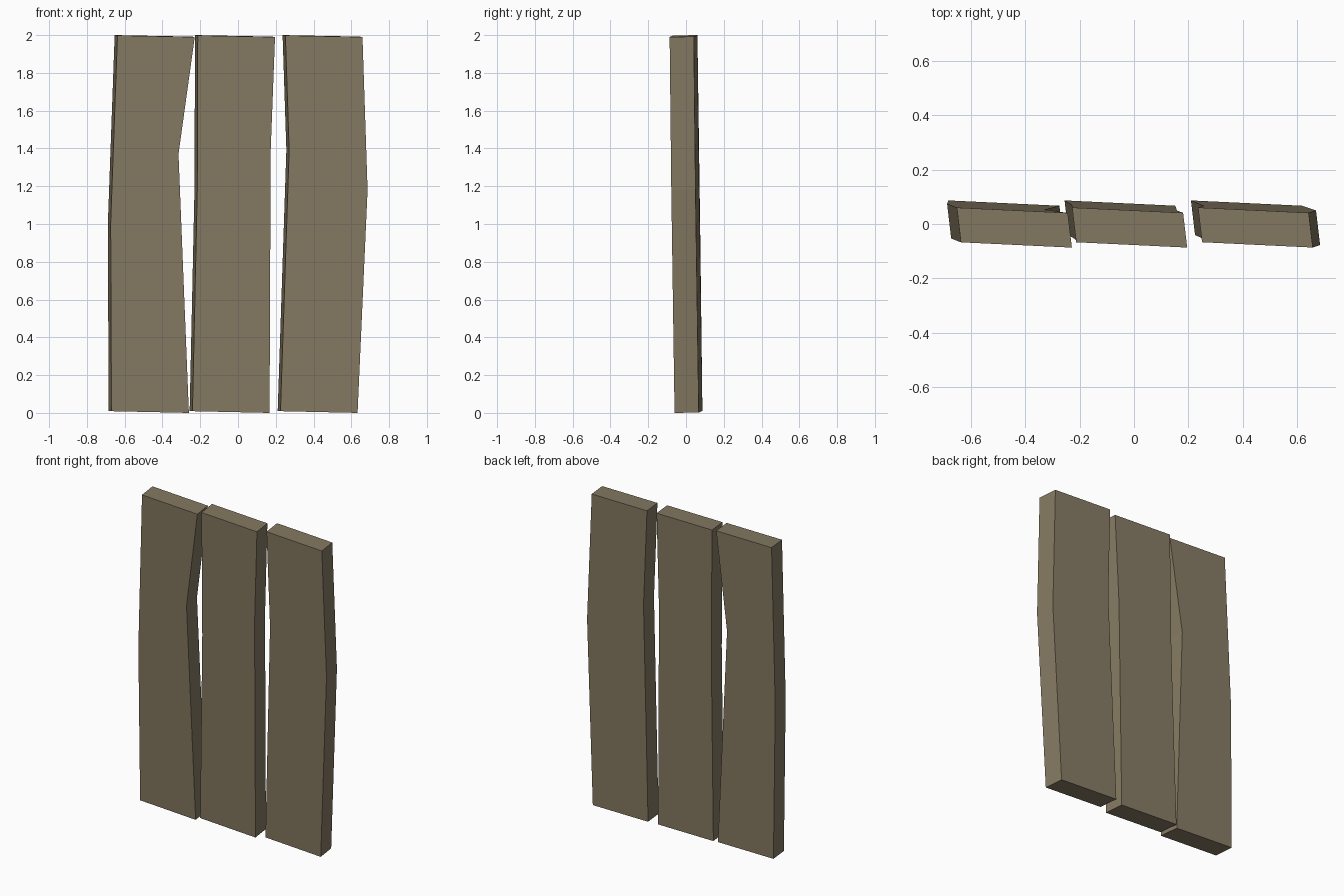
import bpy, bmesh
from mathutils import Vector

if "Cube" in bpy.data.objects:
    bpy.data.objects.remove(bpy.data.objects["Cube"])

wood = bpy.data.materials.new("weathered_wood")
wood.diffuse_color = (0.23, 0.19, 0.12, 1)
wood.use_nodes = True
wood.node_tree.nodes["Principled BSDF"].inputs["Base Color"].default_value = wood.diffuse_color

# offset from the front face to the back face (planks are slightly twisted)
DEPTH = Vector((-0.015, 0.128, 0.002))


def plank(name, left, right):
    """Front outline from left and right edges (bottom to top), tilted and extruded."""
    x0 = left[0][0]
    bm = bmesh.new()
    outline = left + right[::-1]
    verts = [bm.verts.new((x, -0.041 - 0.0125 * z - 0.048 * (x - x0), z))
             for x, z in outline]
    front = bm.faces.new(verts)
    # extrude a copy backwards, keeping the front face
    ext = bmesh.ops.extrude_face_region(bm, geom=[front], use_keep_orig=True)
    moved = [g for g in ext["geom"] if isinstance(g, bmesh.types.BMVert)]
    bmesh.ops.translate(bm, verts=moved, vec=DEPTH)
    bmesh.ops.recalc_face_normals(bm, faces=bm.faces)
    mesh = bpy.data.meshes.new(name)
    bm.to_mesh(mesh)
    bm.free()
    mesh.materials.append(wood)
    obj = bpy.data.objects.new(name, mesh)
    bpy.context.collection.objects.link(obj)


# each edge: bottom, kink, top
plank("left_plank",
      [(-0.670, 0.009), (-0.674, 1.00), (-0.638, 1.998)],
      [(-0.260, 0.0), (-0.315, 1.37), (-0.229, 1.990)])
plank("middle_plank",
      [(-0.241, 0.009), (-0.215, 1.20), (-0.213, 1.998)],
      [(0.167, 0.0), (0.173, 1.39), (0.196, 1.990)])
plank("right_plank",
      [(0.225, 0.009), (0.271, 1.39), (0.251, 1.998)],
      [(0.633, 0.0), (0.686, 1.18), (0.659, 1.990)])
